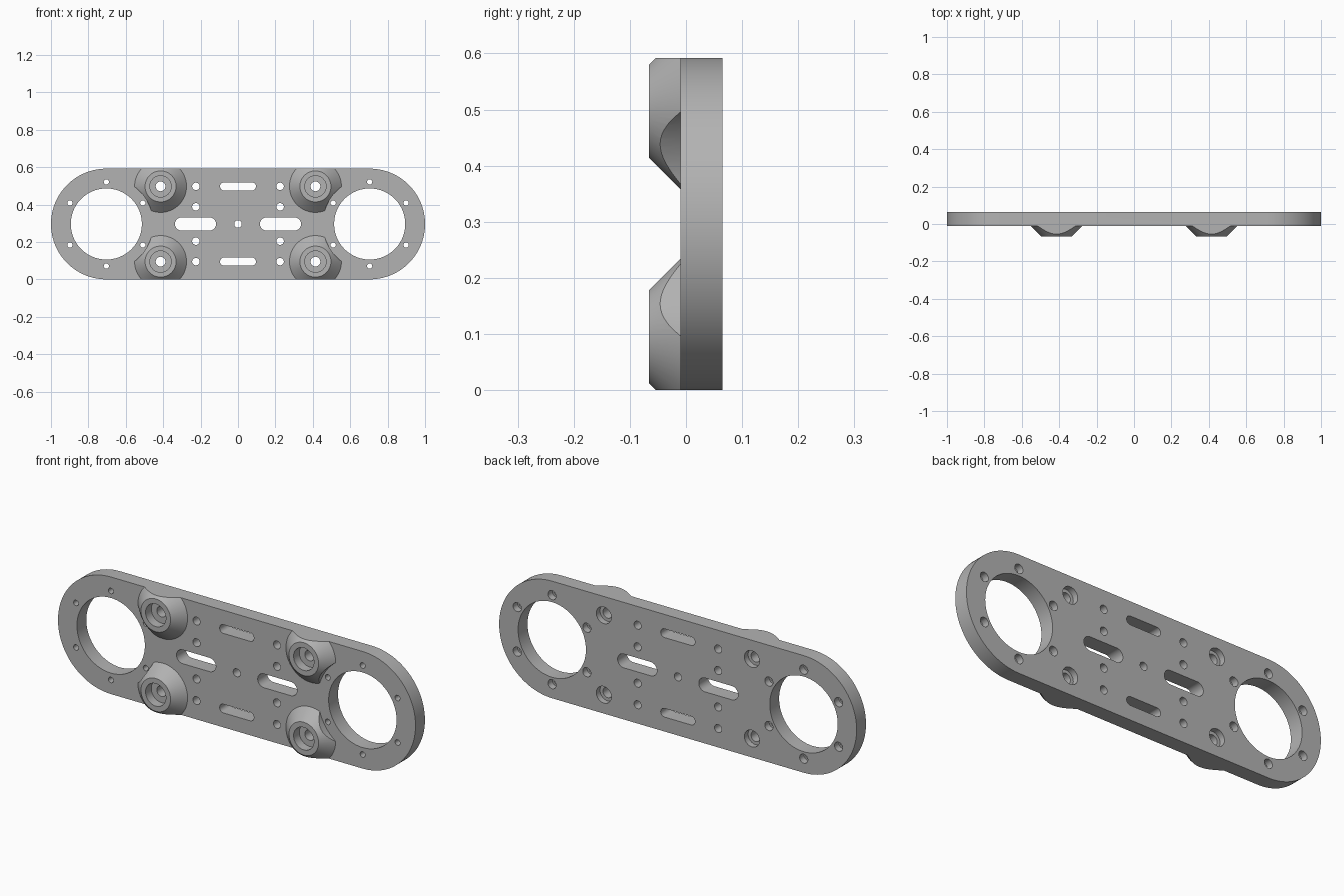
import bpy, bmesh
from math import cos, sin, pi, radians

cube = bpy.data.objects.get("Cube")
if cube:
    bpy.data.objects.remove(cube, do_unlink=True)

MID = 0.296            # half height of the plate, also the end radius
END_X = 0.704          # centres of the two round ends
FRONT, BACK = -0.01, 0.065
BOSS_X, BOSS_Z, BOSS_TOP = 0.414, 0.201, -0.066
FAR = 0.2              # overshoot depth for through cuts

grey = bpy.data.materials.new("machined grey")
grey.use_nodes = True
COLOUR = (0.45, 0.45, 0.45, 1)
grey.diffuse_color = COLOUR
grey.node_tree.nodes["Principled BSDF"].inputs["Base Color"].default_value = COLOUR


def outline(half_len, r, n):
    """Circle, or a round-ended slot when half_len is above zero."""
    points = []
    for side, start in ((1, -pi / 2), (-1, pi / 2)):
        for i in range(n + (half_len > 0)):
            a = start + pi * i / n
            points.append((side * half_len + r * cos(a), r * sin(a)))
    return points


def add_solid(bm, x, z, rings, half_len=0, n=24):
    """Closed solid through (radius, y) rings, with its axis along y."""
    loops = [[bm.verts.new((x + px, y, MID + z + pz)) for px, pz in outline(half_len, r, n)]
             for r, y in rings]
    for a, b in zip(loops, loops[1:]):
        for i in range(len(a)):
            j = (i + 1) % len(a)
            bm.faces.new((a[i], a[j], b[j], b[i]))
    bm.faces.new(loops[0][::-1])
    bm.faces.new(loops[-1])


def make_object(name, bm):
    bmesh.ops.recalc_face_normals(bm, faces=bm.faces[:])
    mesh = bpy.data.meshes.new(name)
    bm.to_mesh(mesh)
    bm.free()
    mesh.materials.append(grey)
    obj = bpy.data.objects.new(name, mesh)
    bpy.context.collection.objects.link(obj)
    return obj


def combine(target, tool, operation):
    """Apply a boolean and remove the tool."""
    mod = target.modifiers.new(operation, 'BOOLEAN')
    mod.object, mod.operation, mod.solver = tool, operation, 'EXACT'
    bpy.context.view_layer.update()
    graph = bpy.context.evaluated_depsgraph_get()
    result = bpy.data.meshes.new_from_object(target.evaluated_get(graph))
    target.modifiers.clear()
    target.data = result
    bpy.data.objects.remove(tool, do_unlink=True)


# Conical bosses, cut back around the large end bores
bm = bmesh.new()
for x in (-BOSS_X, BOSS_X):
    for z in (-BOSS_Z, BOSS_Z):
        add_solid(bm, x, z, [(0.083, BOSS_TOP), (0.139, FRONT), (0.139, 0.03)], n=32)
bosses = make_object("bosses", bm)
bm = bmesh.new()
for x in (-END_X, END_X):
    add_solid(bm, x, 0, [(0.25, -FAR), (0.25, FAR)], n=48)
combine(bosses, make_object("boss_clearance", bm), 'DIFFERENCE')

# Oversized slab joined to the bosses, then trimmed to the round-ended outline
bm = bmesh.new()
add_solid(bm, 0, 0, [(MID + 0.2, FRONT), (MID + 0.2, BACK)], half_len=END_X)
plate = make_object("mounting_plate", bm)
combine(plate, bosses, 'UNION')
bm = bmesh.new()
add_solid(bm, 0, 0, [(MID, -FAR), (MID, FAR)], half_len=END_X, n=48)
combine(plate, make_object("plate_outline", bm), 'INTERSECT')

# All the openings
bm = bmesh.new()


def through(x, z, r, half_len=0, n=16):
    add_solid(bm, x, z, [(r, -FAR), (r, FAR)], half_len, n)


through(0, 0, 0.02)                                # centre hole
for z in (-BOSS_Z, BOSS_Z):
    through(0, z, 0.022, half_len=0.074)           # upper and lower slots
for s in (-1, 1):
    through(s * 0.227, 0, 0.035, half_len=0.075)   # middle slots
    through(s * END_X, 0, 0.19, n=48)              # large end bores
    for k in range(6):                             # bolt circle, counterbored at the back
        a = radians(90 + 60 * k)
        add_solid(bm, s * END_X + 0.225 * cos(a), 0.225 * sin(a),
                  [(0.014, -FAR), (0.014, 0.03), (0.023, 0.03), (0.023, FAR)], n=12)
    for z in (-BOSS_Z, -0.092, 0.092, BOSS_Z):     # rows of plain holes
        through(s * 0.225, z, 0.02)
    for z in (-BOSS_Z, BOSS_Z):                    # stepped boss bores
        add_solid(bm, s * BOSS_X, z,
                  [(0.057, -FAR), (0.057, -0.02), (0.026, -0.02), (0.026, 0.035),
                   (0.042, 0.035), (0.042, FAR)])
combine(plate, make_object("openings", bm), 'DIFFERENCE')

# Smooth curved walls, crisp edges
bpy.ops.object.select_all(action='DESELECT')
plate.select_set(True)
bpy.context.view_layer.objects.active = plate
bpy.ops.object.shade_smooth_by_angle(angle=radians(25))
